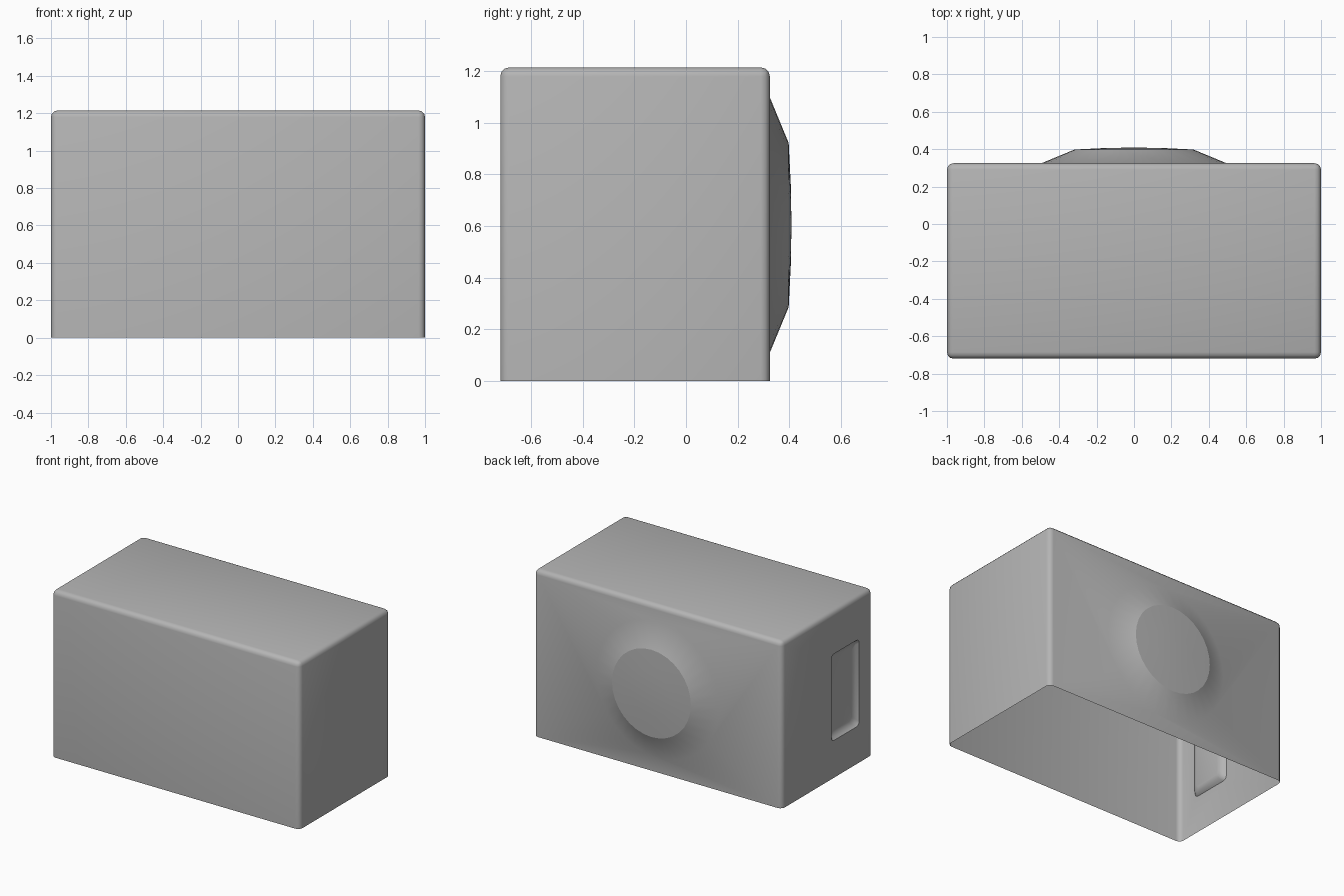
import bpy, bmesh, math
from mathutils import Vector

if "Cube" in bpy.data.objects:
    bpy.data.objects.remove(bpy.data.objects["Cube"])

X, Y0, Y1, H = 1.0, -0.72, 0.325, 1.215   # cabinet extents
CZ, N = 0.604, 32                         # dome centre height, sides

grey = bpy.data.materials.new("dark_grey")
grey.diffuse_color = (0.46, 0.46, 0.46, 1)
grey.use_nodes = True
grey.node_tree.nodes["Principled BSDF"].inputs["Base Color"].default_value = grey.diffuse_color


def circle(r, y):
    return [(r * math.cos(2 * math.pi * i / N), y, CZ + r * math.sin(2 * math.pi * i / N))
            for i in range(N)]


def rounded_rect(inset, depth):
    # rounded rectangle on the left wall
    hy, hz, r = 0.16 - inset, 0.315 - inset, 0.03
    pts = []
    for k, (sy, sz) in enumerate([(1, 1), (-1, 1), (-1, -1), (1, -1)]):
        for j in range(4):
            a = math.pi / 2 * (k + j / 3)
            pts.append((-X + depth, -0.405 + sy * (hy - r) + r * math.cos(a),
                        0.587 + sz * (hz - r) + r * math.sin(a)))
    return pts


def add_rings(bm, rings):
    loops = [[bm.verts.new(p) for p in ring] for ring in rings]
    for a, b in zip(loops, loops[1:]):
        n = len(a)
        for i in range(n):
            bm.faces.new((a[i], a[(i + 1) % n], b[(i + 1) % n], b[i]))
    return loops


def wall_with_rings(bm, normal, rings, beauty):
    # swap one flat wall for the same wall holed around a stack of rings
    bm.normal_update()
    normal = Vector(normal)
    wall = max((f for f in bm.faces if f.normal.dot(normal) > 0.99), key=lambda f: f.calc_area())
    border = list(wall.edges)
    bmesh.ops.delete(bm, geom=[wall], context='FACES_ONLY')
    loops = add_rings(bm, rings)
    first = loops[0]
    hole = [bm.edges.get((first[i - 1], first[i])) for i in range(len(first))]
    bmesh.ops.triangle_fill(bm, use_beauty=beauty, edges=border + hole, normal=normal)
    return loops


def finish(bm, name):
    bmesh.ops.recalc_face_normals(bm, faces=bm.faces[:])
    me = bpy.data.meshes.new(name)
    bm.to_mesh(me)
    bm.free()
    ob = bpy.data.objects.new(name, me)
    bpy.context.collection.objects.link(ob)
    me.materials.append(grey)
    me.shade_smooth()
    me.set_sharp_from_angle(angle=math.radians(35))
    return ob


# cabinet shell: open underneath, rounded edges
bm = bmesh.new()
bmesh.ops.create_cube(bm, size=1)
for v in bm.verts:
    v.co = (2 * X * v.co.x, (Y0 + Y1) / 2 + (Y1 - Y0) * v.co.y, H * (v.co.z + 0.5))
bm.normal_update()
bmesh.ops.delete(bm, geom=[f for f in bm.faces if f.normal.z < -0.9], context='FACES_ONLY')
bmesh.ops.bevel(bm, geom=[e for e in bm.edges if not e.is_boundary], offset=0.035,
                offset_type='OFFSET', segments=3, profile=0.5, affect='EDGES')

# back wall with sloping skirt, left wall with handle recess
wall_with_rings(bm, (0, 1, 0), [circle(0.495, Y1), circle(0.318, 0.398)], False)
recess = wall_with_rings(bm, (-1, 0, 0), [rounded_rect(0, 0), rounded_rect(0.014, 0.02),
                                         rounded_rect(0.045, 0.032)], True)
bm.faces.new(recess[-1])
finish(bm, "cabinet")

# shallow domed cap on the skirt
bm = bmesh.new()
loops = add_rings(bm, [circle(0.318, 0.398), circle(0.16, 0.406)])
tip = bm.verts.new((0, 0.409, CZ))
last = loops[-1]
for i in range(N):
    bm.faces.new((last[i - 1], last[i], tip))
cap = finish(bm, "dome_cap")
if cap.data.polygons[0].normal.y < 0:
    cap.data.flip_normals()
